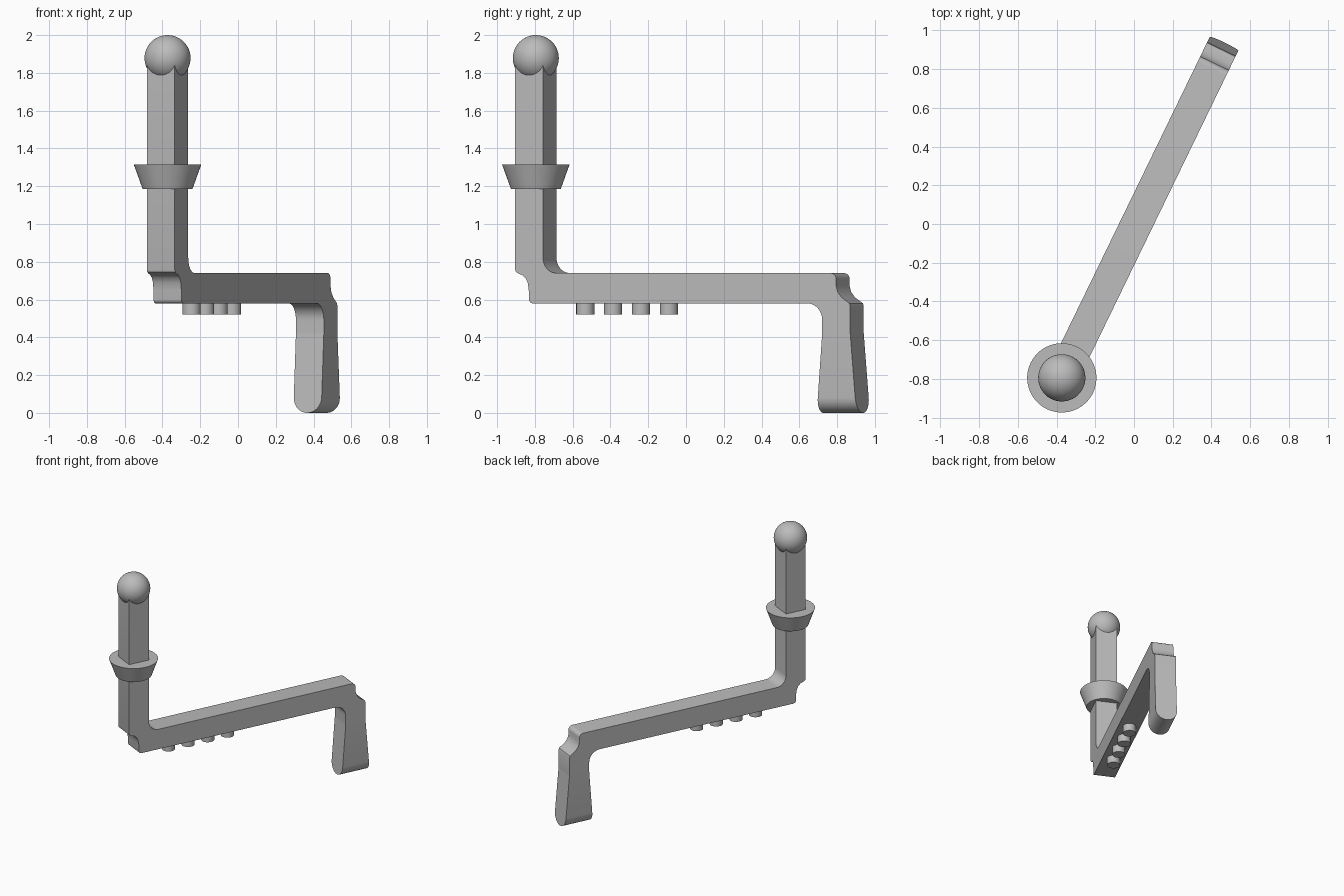
import bpy, bmesh, math
from mathutils import Matrix

cube = bpy.data.objects.get("Cube")
if cube:
    bpy.data.objects.remove(cube, do_unlink=True)

grey = bpy.data.materials.new("plain grey")
grey.use_nodes = True
color = (0.5, 0.5, 0.5, 1)
grey.diffuse_color = color
grey.node_tree.nodes["Principled BSDF"].inputs["Base Color"].default_value = color

# Local frame: x runs along the bar, y across it, origin under the post
FRAME = Matrix.Translation((-0.373, -0.795, 0)) @ Matrix.Rotation(math.radians(64.1), 4, "Z")
HALF = 0.082


def finish(name, bm, angle=30):
    bmesh.ops.recalc_face_normals(bm, faces=bm.faces)
    mesh = bpy.data.meshes.new(name)
    bm.to_mesh(mesh)
    bm.free()
    mesh.materials.append(grey)
    obj = bpy.data.objects.new(name, mesh)
    bpy.context.collection.objects.link(obj)
    obj.matrix_world = FRAME
    bpy.ops.object.select_all(action="DESELECT")
    obj.select_set(True)
    bpy.context.view_layer.objects.active = obj
    bpy.ops.object.shade_smooth_by_angle(angle=math.radians(angle))
    return obj


def loft(name, ring_a, ring_b):
    """Closed solid between two matching outlines."""
    bm = bmesh.new()
    a = [bm.verts.new(p) for p in ring_a]
    b = [bm.verts.new(p) for p in ring_b]
    bm.faces.new(a)
    bm.faces.new(b[::-1])
    for i in range(len(a)):
        j = (i + 1) % len(a)
        bm.faces.new((a[i], b[i], b[j], a[j]))
    return finish(name, bm)


def arc(cx, cz, r, start, end, steps=10):
    angles = [math.radians(start + (end - start) * i / steps) for i in range(steps + 1)]
    return [(cx + r * math.cos(t), cz + r * math.sin(t)) for t in angles]


def cone(name, x, z0, z1, r0, r1, segments=48):
    bm = bmesh.new()
    bmesh.ops.create_cone(bm, cap_ends=True, segments=segments, radius1=r0, radius2=r1,
                          depth=z1 - z0, matrix=Matrix.Translation((x, 0, (z0 + z1) / 2)))
    return finish(name, bm)


# Post, bar and neck of the grip as one bent profile
outline = [(-HALF, 1.88), (-HALF, 0.76), (-0.078, 0.746), (-0.061, 0.737)]
outline += [(-0.04, 0.73), (-0.022, 0.715), (-0.008, 0.69), (-0.002, 0.65)]
outline += arc(0.02, 0.6, 0.02, 180, 270, 4)
outline += arc(1.637, 0.492, 0.088, 90, 0)
outline += [(1.725, 0.42), (1.89, 0.42), (1.89, 0.565), (1.885, 0.58), (1.868, 0.592)]
outline += [(1.838, 0.612), (1.816, 0.64), (1.807, 0.672)]
outline += arc(1.775, 0.708, 0.032, 0, 90, 6)
outline += arc(HALF + 0.08, 0.82, 0.08, 270, 180)
outline += [(HALF, 1.88)]
loft("bent_bar", [(x, -HALF, z) for x, z in outline], [(x, HALF, z) for x, z in outline])

# Flared grip with a bottom rounded across its width
section = [(HALF, 0.42)] + arc(0, HALF, HALF, 0, -180, 20) + [(-HALF, 0.42)]


def grip_end(top, bottom):
    return [(bottom + (top - bottom) * z / 0.42, y, z) for y, z in section]


loft("grip", grip_end(1.725, 1.693), grip_end(1.89, 1.926))

# Collar around the post
cone("collar", 0, 1.185, 1.315, 0.132, 0.179)

# Ball on top of the post
bm = bmesh.new()
bmesh.ops.create_uvsphere(bm, u_segments=48, v_segments=24, radius=0.122,
                          matrix=Matrix.Translation((0, 0, 1.878)))
finish("ball_top", bm)

# Row of studs under the bar
for i in range(4):
    cone(f"stud_{i + 1}", 0.291 + 0.164 * i, 0.52, 0.59, 0.048, 0.048, 32)
